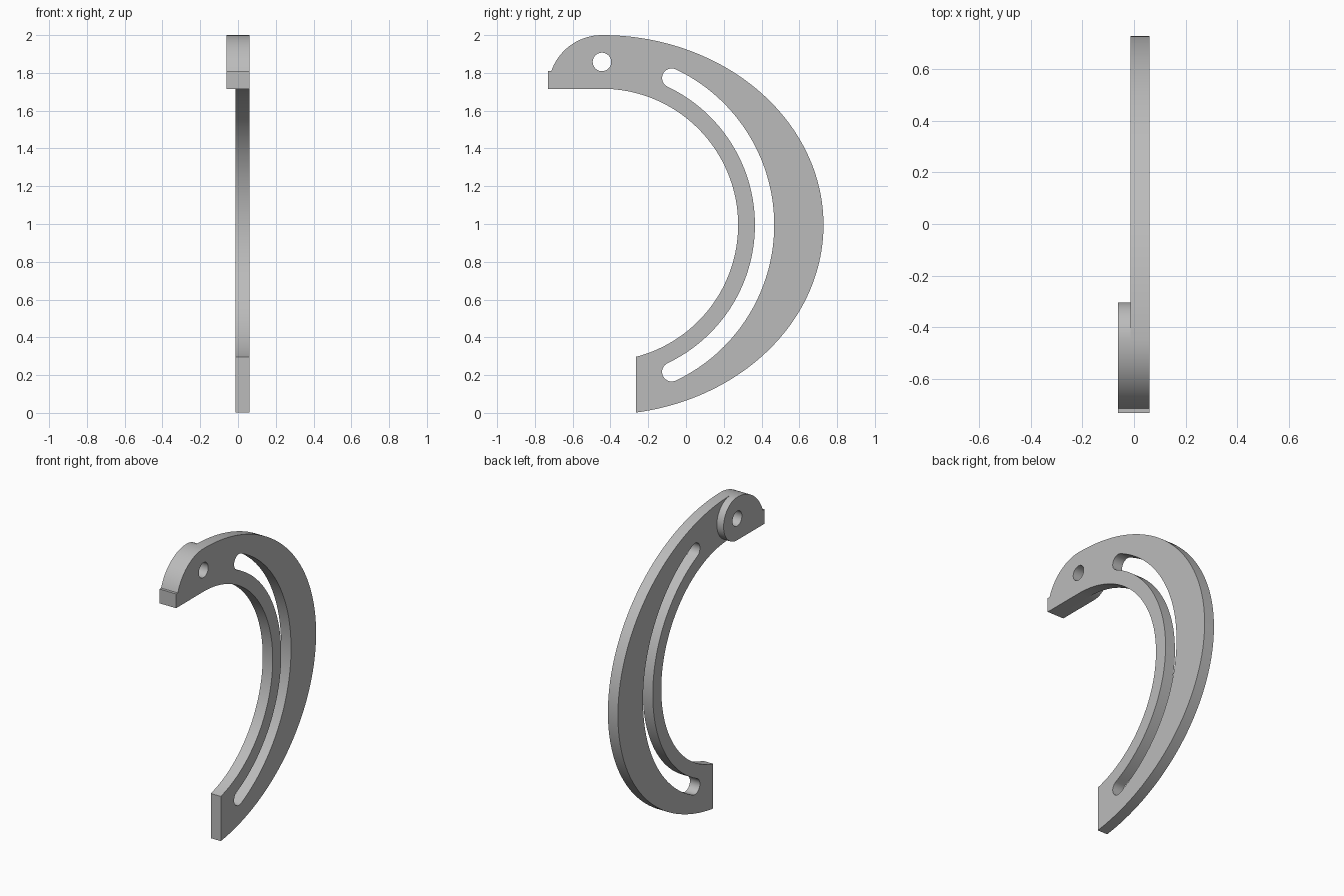
import bpy
from math import sin, cos, asin, pi, radians, sqrt

cube = bpy.data.objects.get("Cube")
if cube:
    bpy.data.objects.remove(cube, do_unlink=True)

grey = bpy.data.materials.new("satin grey")
grey.use_nodes = True
colour = (0.5, 0.5, 0.5, 1)
grey.diffuse_color = colour
grey.node_tree.nodes["Principled BSDF"].inputs["Base Color"].default_value = colour


def arc(cy, cz, ry, rz, start, end, steps):
    """Points on an elliptical arc in the YZ plane, angles in radians."""
    angles = [start + (end - start) * i / steps for i in range(steps + 1)]
    return [(cy + ry * cos(a), cz + rz * sin(a)) for a in angles]


def plate(name, outlines, x0, x1):
    """Extrude YZ outlines (first one outside, the rest holes) from x0 to x1."""
    curve = bpy.data.curves.new(name, "CURVE")
    curve.dimensions = "2D"
    curve.fill_mode = "BOTH"
    curve.extrude = (x1 - x0) / 2
    for points in outlines:
        spline = curve.splines.new("POLY")
        spline.points.add(len(points) - 1)
        for p, (y, z) in zip(spline.points, points):
            p.co = (y, z, 0, 1)
        spline.use_cyclic_u = True
    obj = bpy.data.objects.new(name, curve)
    bpy.context.collection.objects.link(obj)
    obj.rotation_euler = (pi / 2, 0, pi / 2)
    obj.location.x = (x0 + x1) / 2
    bpy.ops.object.select_all(action="DESELECT")
    bpy.context.view_layer.objects.active = obj
    obj.select_set(True)
    bpy.ops.object.convert(target="MESH")
    obj = bpy.context.object
    # Weld the caps to the walls
    bpy.ops.object.mode_set(mode="EDIT")
    bpy.ops.mesh.select_all(action="SELECT")
    bpy.ops.mesh.remove_doubles(threshold=0.0002)
    bpy.ops.mesh.normals_make_consistent(inside=False)
    bpy.ops.object.mode_set(mode="OBJECT")
    obj.data.materials.clear()
    obj.data.materials.append(grey)
    bpy.ops.object.shade_smooth_by_angle(angle=radians(30))
    return obj


# Shared dimensions
cy, cz = -0.445, 0.995
end_y, tip_y = -0.265, -0.731
under, top = 1.716, 2.0
inner_r = under - cz
out_ry, out_rz = 1.173, top - cz
head_r = top - under
lip_z, pivot_z = 1.81, (top + under) / 2

# Head: lip and quarter-round nose, ending at the top above the pivot
lip_angle = pi - asin((lip_z - under) / head_r)
nose = [(cy, under), (tip_y, under), (tip_y, lip_z)]
nose += arc(cy, under, head_r, head_r, lip_angle, pi / 2, 24)
pivot = arc(cy, pivot_z, 0.049, 0.049, 0, 2 * pi, 40)[:-1]

# Crescent arm: elliptical outside, circular inside, cut off vertically
dy = end_y - cy
out_end = -asin(sqrt(1 - (dy / out_ry) ** 2))
in_end = -asin(sqrt(1 - (dy / inner_r) ** 2))
outline = nose + arc(cy, cz, out_ry, out_rz, pi / 2, out_end, 96)[1:]
outline += arc(cy, cz, inner_r, inner_r, in_end, pi / 2, 80)[:-1]

# Curved slot with round ends
slot_r, slot_w, sweep = 0.861, 0.051, radians(64.6)
sy, sz = cy + slot_r * cos(sweep), slot_r * sin(sweep)
inside, outside = slot_r - slot_w, slot_r + slot_w
slot = arc(cy, cz, outside, outside, -sweep, sweep, 72)
slot += arc(sy, cz + sz, slot_w, slot_w, sweep, sweep + pi, 16)[1:-1]
slot += arc(cy, cz, inside, inside, sweep, -sweep, 72)
slot += arc(sy, cz - sz, slot_w, slot_w, pi - sweep, 2 * pi - sweep, 16)[1:-1]

plate("curved_arm", [outline, pivot, slot], -0.013, 0.06)

# Thick pivot boss on the side of the head, half-round at the back
boss_r = (top - under) / 2
boss = nose + arc(cy, pivot_z, boss_r, boss_r, pi / 2, -pi / 2, 32)[1:-1]
plate("pivot_boss", [boss, pivot], -0.062, -0.013)
